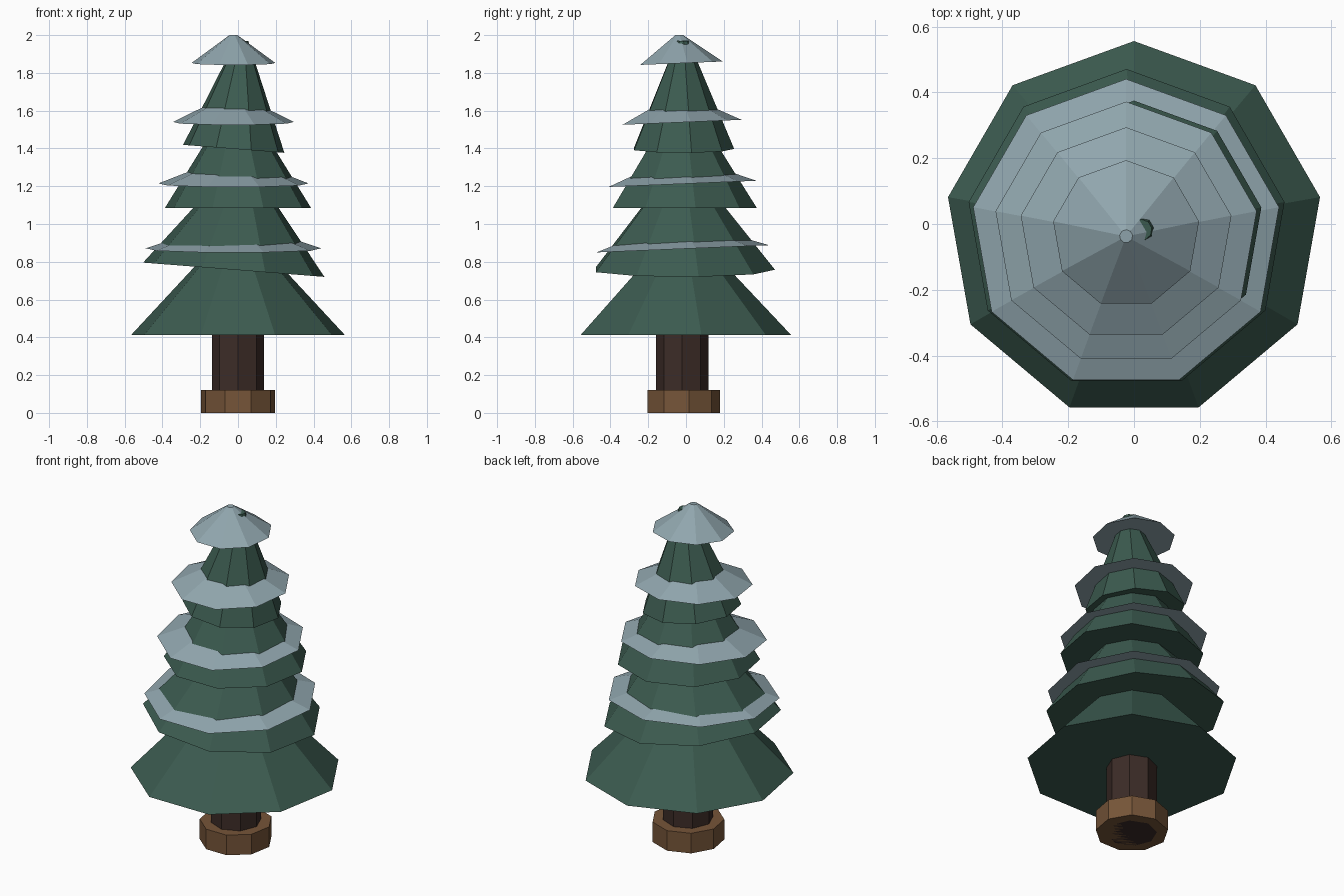
import bpy, math

if "Cube" in bpy.data.objects:
    bpy.data.objects.remove(bpy.data.objects["Cube"])

def material(name, rgb):
    m = bpy.data.materials.new(name)
    m.diffuse_color = (*rgb, 1)
    m.use_nodes = True
    m.node_tree.nodes["Principled BSDF"].inputs["Base Color"].default_value = m.diffuse_color
    return m

leaf = material("needles", (0.045, 0.105, 0.08))
snow = material("snow", (0.28, 0.38, 0.42))
bark = material("bark", (0.045, 0.025, 0.02))
wood = material("wood", (0.18, 0.09, 0.04))

CY = -0.018  # shared axis offset in y

def cone(name, mat, sides, r1, r2, depth, centre, tilt=(0, 0)):
    """Flat-shaded capped cone, tilted about its centre (degrees about x, y)."""
    bpy.ops.mesh.primitive_cone_add(
        vertices=sides, radius1=r1, radius2=r2, depth=depth, location=centre,
        rotation=(math.radians(tilt[0]), math.radians(tilt[1]), 0))
    ob = bpy.context.object
    ob.name = name
    ob.data.materials.append(mat)
    return ob

# wooden foot and octagonal trunk
cone("foot", wood, 9, 0.198, 0.198, 0.12, (0, CY, 0.06))
cone("trunk", bark, 8, 0.138, 0.138, 0.55, (0, CY - 0.002, 0.275))

# branch tiers: base radius, base height, sideways tilt
H = 0.575
for i, (r, z, t) in enumerate([(0.574, 0.413, 0), (0.489, 0.757, 4.5),
                               (0.393, 1.085, 0), (0.273, 1.397, 4.5)]):
    cone(f"branch_tier_{i + 1}", leaf, 9, r, 0.032, H, (0, CY, z + H / 2), (0, t))

# shallow snow cones, leaning forward a little
S = 0.15
for i, (r, z) in enumerate([(0.472, 0.868), (0.403, 1.212),
                            (0.325, 1.538), (0.225, 1.851)]):
    cone(f"snow_layer_{i + 1}", snow, 9, r, 0.02, S, (-0.024, -0.034, z + S / 2), (2.4, 0))
